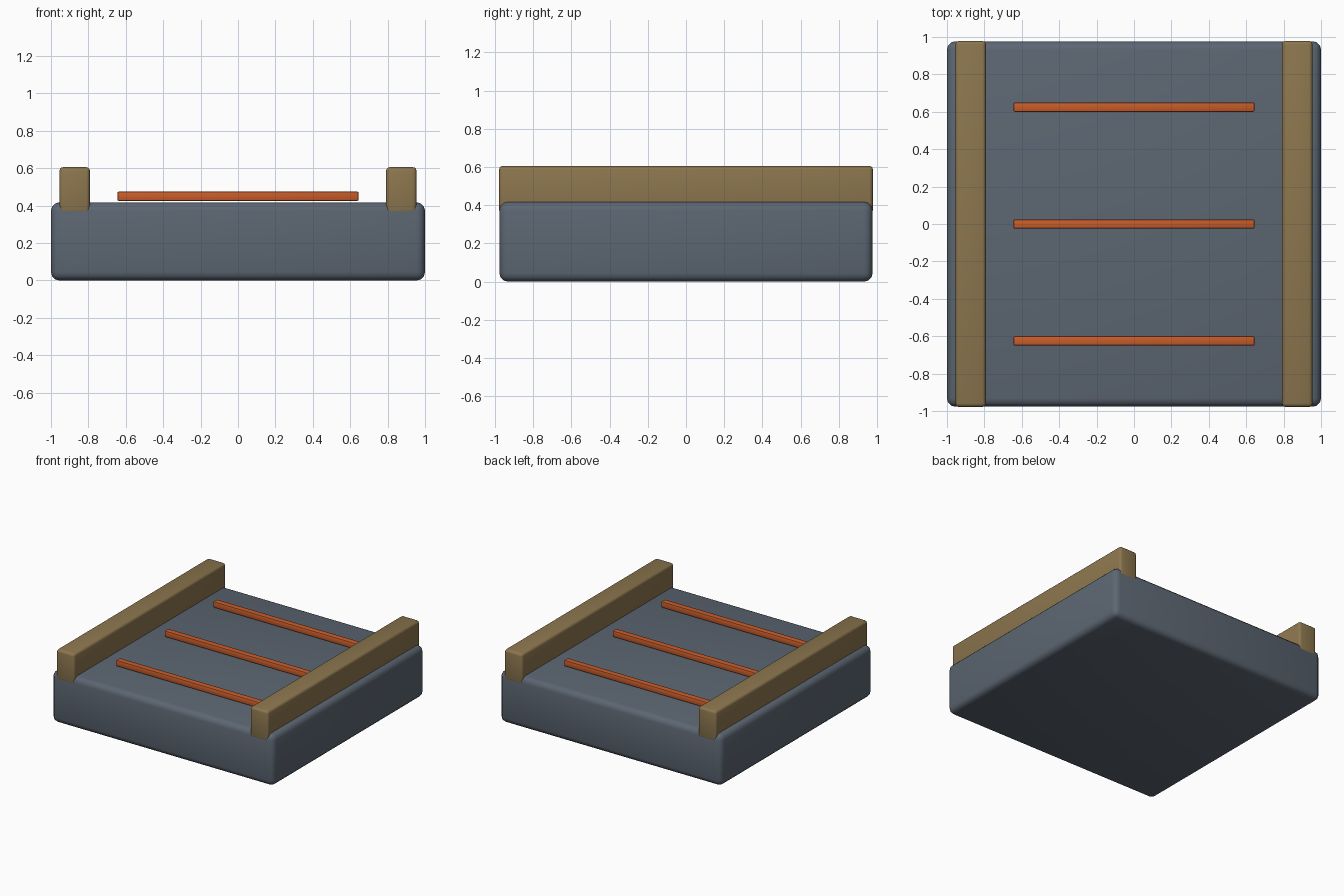
import bpy

if "Cube" in bpy.data.objects:
    bpy.data.objects.remove(bpy.data.objects["Cube"])


def material(name, rgb):
    m = bpy.data.materials.new(name)
    m.diffuse_color = (*rgb, 1.0)
    m.use_nodes = True
    m.node_tree.nodes["Principled BSDF"].inputs["Base Color"].default_value = m.diffuse_color
    return m


SLATE = material("slate grey", (0.107, 0.133, 0.168))
TAN = material("tan brown", (0.262, 0.181, 0.076))
ORANGE = material("burnt orange", (0.578, 0.107, 0.023))


def rounded_box(name, center, size, radius, segments, mat):
    """Box with rounded edges and smooth shading."""
    bpy.ops.mesh.primitive_cube_add(size=1, location=center)
    ob = bpy.context.object
    ob.name = name
    ob.scale = size
    bpy.ops.object.transform_apply(location=False, rotation=False, scale=True)
    bevel = ob.modifiers.new("rounded edges", 'BEVEL')
    bevel.width = radius
    bevel.segments = segments
    bpy.ops.object.modifier_apply(modifier=bevel.name)
    bpy.ops.object.shade_smooth_by_angle()
    ob.data.materials.append(mat)
    return ob


# Thick base slab
rounded_box("base_slab", (0, 0, 0.209), (2.0, 1.954, 0.418), 0.045, 3, SLATE)

# Side rails sunk into the slab
for side, x in (("left", -0.873), ("right", 0.873)):
    rounded_box(side + "_rail", (x, 0, 0.481), (0.163, 1.957, 0.25), 0.02, 3, TAN)

# Three thin cross strips just above the slab
for label, y in (("front", -0.625), ("middle", 0.0), ("back", 0.625)):
    rounded_box(label + "_strip", (0, y, 0.45), (1.29, 0.05, 0.05), 0.008, 2, ORANGE)
